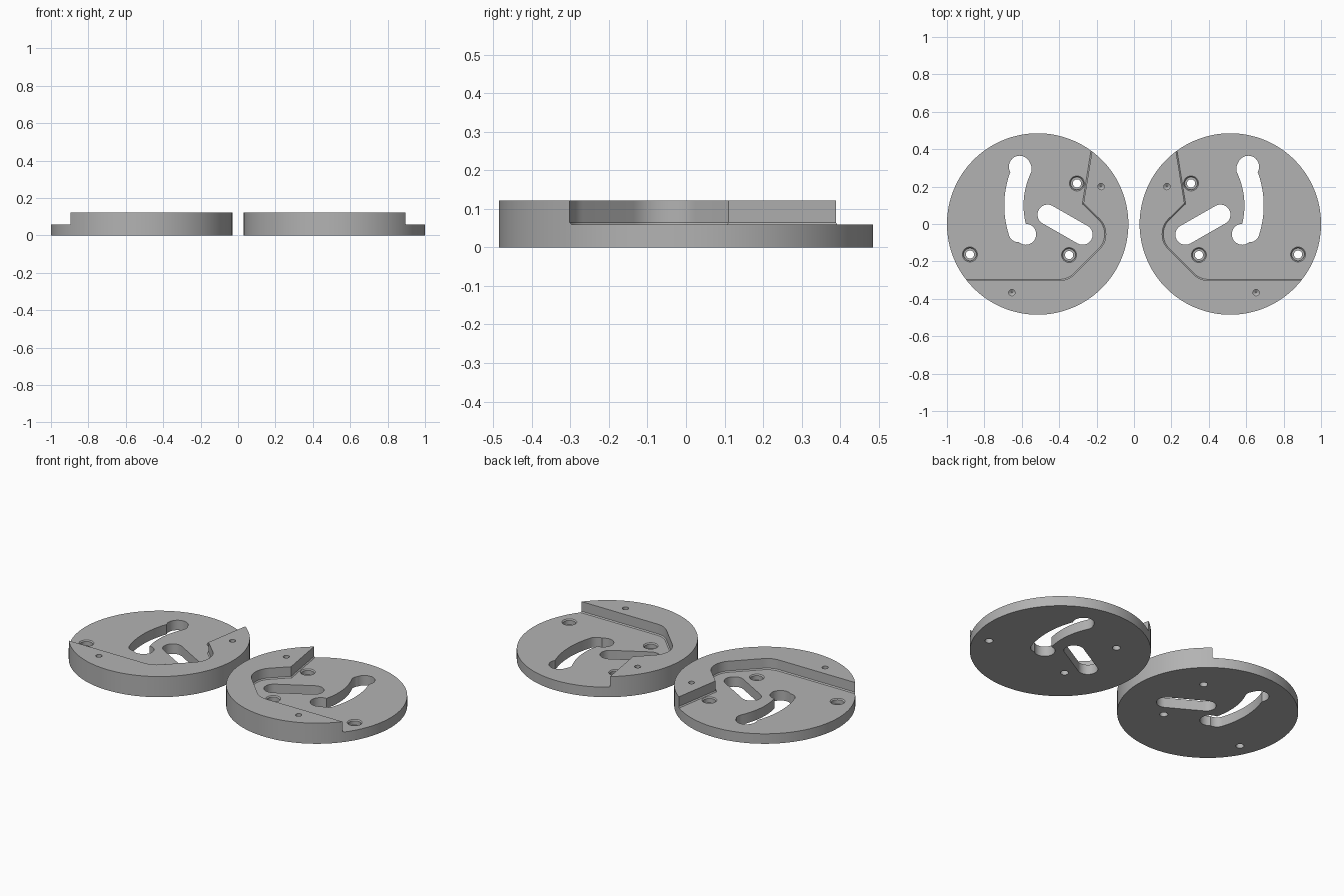
import bpy, bmesh, math
from mathutils import Vector, Matrix

if "Cube" in bpy.data.objects:
    bpy.data.objects.remove(bpy.data.objects["Cube"])

RADIUS, CX = 0.485, -0.515
TOP, FLOOR = 0.122, 0.059

grey = bpy.data.materials.new("metal_grey")
grey.diffuse_color = (0.45, 0.45, 0.45, 1)
grey.use_nodes = True
grey.node_tree.nodes["Principled BSDF"].inputs["Base Color"].default_value = grey.diffuse_color


def add_object(name, bm):
    bmesh.ops.recalc_face_normals(bm, faces=bm.faces)
    mesh = bpy.data.meshes.new(name)
    bm.to_mesh(mesh)
    bm.free()
    mesh.materials.append(grey)
    obj = bpy.data.objects.new(name, mesh)
    bpy.context.collection.objects.link(obj)
    return obj


def prism(name, pts, z0, z1, bottom_bevel=0):
    """Extrude a closed outline, optionally chamfering its lower rim."""
    bm = bmesh.new()
    base = bm.faces.new([bm.verts.new((x, y, z0)) for x, y in pts])
    rim = list(base.edges)
    top = bmesh.ops.extrude_face_region(bm, geom=[base], use_keep_orig=True)["geom"]
    for v in top:
        if isinstance(v, bmesh.types.BMVert):
            v.co.z = z1
    bmesh.ops.recalc_face_normals(bm, faces=bm.faces)
    if bottom_bevel:
        bmesh.ops.bevel(bm, geom=rim, offset=bottom_bevel, segments=1, affect='EDGES')
    return add_object(name, bm)


def lathe(name, x, y, profile, n=40):
    """Stack of rings (radius, z) around a vertical axis, capped at both ends."""
    bm = bmesh.new()
    rings = [[bm.verts.new((x + r * math.cos(2 * math.pi * i / n),
                            y + r * math.sin(2 * math.pi * i / n), z))
              for i in range(n)] for r, z in profile]
    for a, b in zip(rings, rings[1:]):
        for i in range(n):
            j = (i + 1) % n
            bm.faces.new((a[i], a[j], b[j], b[i]))
    bm.faces.new(rings[0])
    bm.faces.new(rings[-1])
    return add_object(name, bm)


def slot_outline(path, r, n=16):
    """Outline of a round-ended slot following a path."""
    path = [Vector(p) for p in path]
    tang = [(path[min(i + 1, len(path) - 1)] - path[max(i - 1, 0)]).normalized()
            for i in range(len(path))]
    out = []
    for pts, tans in ((path, tang), (path[::-1], [-t for t in tang[::-1]])):
        out += [p + r * Vector((t.y, -t.x)) for p, t in zip(pts, tans)]
        a0 = math.atan2(-tans[-1].x, tans[-1].y)
        out += [pts[-1] + r * Vector((math.cos(a0 + math.pi * k / n),
                                      math.sin(a0 + math.pi * k / n)))
                for k in range(1, n)]
    return out


def fillet(prev, corner, nxt, r, n=12):
    """Points of an arc rounding a corner between two straight lines."""
    p, c, q = Vector(prev), Vector(corner), Vector(nxt)
    u, v = (p - c).normalized(), (q - c).normalized()
    half = u.angle(v) / 2
    centre = c + (u + v).normalized() * r / math.sin(half)
    a = c + u * r / math.tan(half) - centre
    b = c + v * r / math.tan(half) - centre
    return [centre + ((a * (1 - k / n) + b * k / n).normalized() * r)
            for k in range(n + 1)]


# Round plate
plate = lathe("left_plate", CX, 0, [(RADIUS, 0), (RADIUS, TOP)], 128)
cutters = []

# Lowered pocket with rounded corners
line = [(-0.2, 0.54), (-0.27, 0.11), (-0.102, -0.053), (-0.35, -0.302), (-1.2, -0.302)]
outline = ([line[0], line[1]] + fillet(line[1], line[2], line[3], 0.115)
           + fillet(line[2], line[3], line[4], 0.115) + [line[4], (-1.2, 0.54)])
cutters.append(prism("pocket_cutter", outline, FLOOR, 0.2, 0.006))

# Straight slot, and curved slot with enlarged ends
cutters.append(prism("straight_slot_cutter",
                     slot_outline([(-0.462, 0.05), (-0.275, -0.057)], 0.054), -0.05, 0.2))
arc = [(-0.182 - 0.46 * math.cos(a), 0.099 + 0.46 * math.sin(a))
       for a in (0.44 - 0.76 * k / 20 for k in range(21))]
cutters.append(prism("curved_slot_cutter", slot_outline(arc, 0.0515), -0.05, 0.2))
for x, y, r in ((-0.611, 0.307, 0.058), (-0.579, -0.055, 0.056)):
    cutters.append(lathe("slot_end_cutter", x, y, [(r, -0.06), (r, 0.21)]))

# Stepped screw holes in the pocket floor
for x, y in ((-0.305, 0.217), (-0.877, -0.163), (-0.347, -0.166)):
    cutters.append(lathe("screw_hole_cutter", x, y,
                         [(0.022, -0.05), (0.022, 0.028), (0.034, 0.028),
                          (0.034, FLOOR - 0.006), (0.040, FLOOR), (0.040, FLOOR + 0.002)]))

# Small blind holes in the raised rim
for x, y in ((-0.176, 0.2), (-0.653, -0.367)):
    cutters.append(lathe("pin_hole_cutter", x, y,
                         [(0.003, 0.06), (0.017, 0.07), (0.017, 0.2)], 24))

# Cut everything, then discard the cutters
for c in cutters:
    c.hide_render = True
    m = plate.modifiers.new("cut", 'BOOLEAN')
    m.operation, m.solver, m.object = 'DIFFERENCE', 'EXACT', c
bpy.context.view_layer.update()
mesh = bpy.data.meshes.new_from_object(plate.evaluated_get(bpy.context.evaluated_depsgraph_get()))
plate.modifiers.clear()
plate.data = mesh
for c in cutters:
    bpy.data.objects.remove(c)

# Mirrored second plate
other = bpy.data.objects.new("right_plate", mesh.copy())
other.data.transform(Matrix.Scale(-1, 4, (1, 0, 0)))
other.data.flip_normals()
bpy.context.collection.objects.link(other)

for obj in (plate, other):
    bpy.ops.object.select_all(action='DESELECT')
    obj.select_set(True)
    bpy.context.view_layer.objects.active = obj
    bpy.ops.object.shade_smooth_by_angle(angle=math.radians(30))
